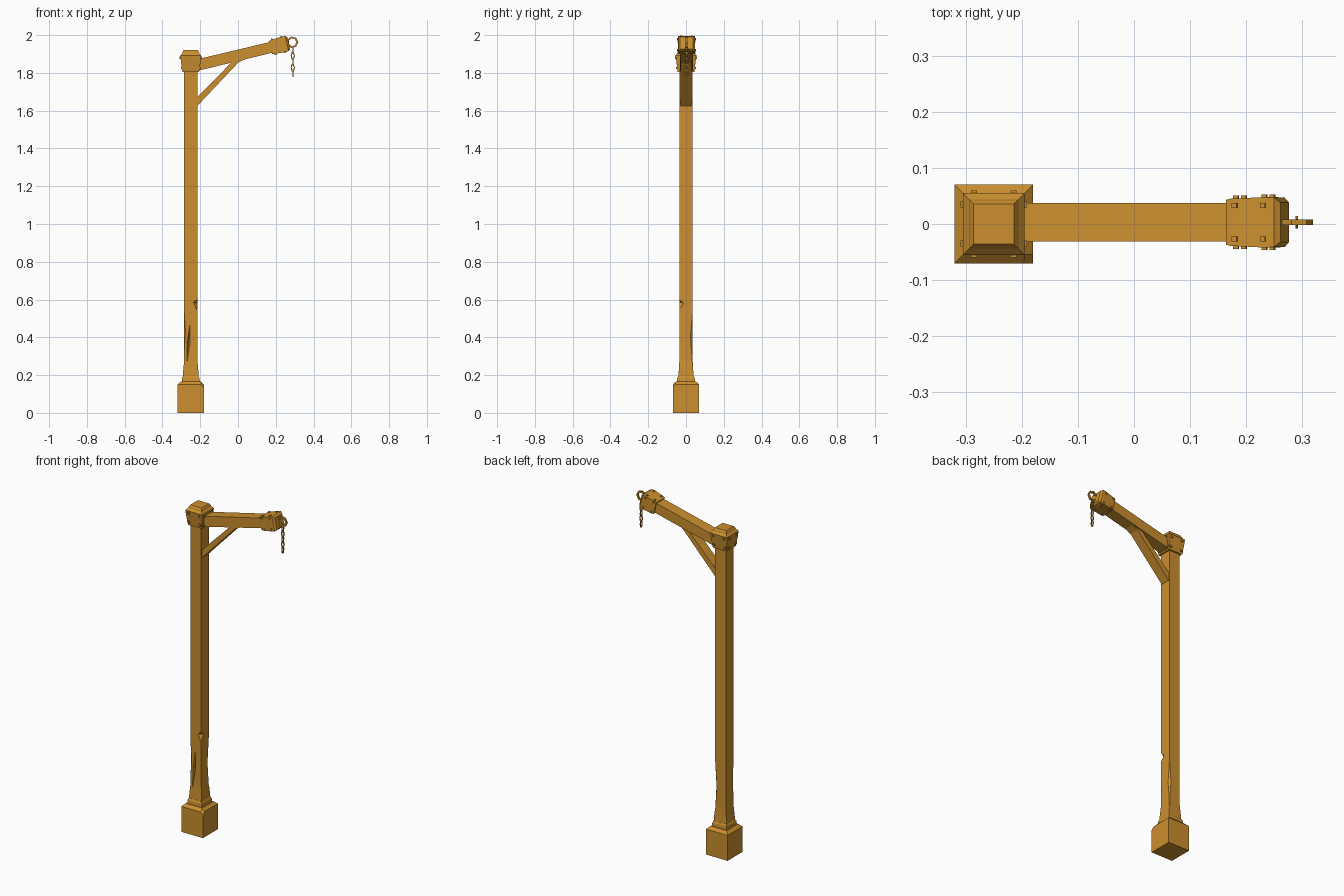
import bpy, bmesh, math
from mathutils import Matrix, Vector

if "Cube" in bpy.data.objects:
    bpy.data.objects.remove(bpy.data.objects["Cube"])

ochre = bpy.data.materials.new("ochre_wood")
ochre.use_nodes = True
COLOUR = (0.60, 0.275, 0.028, 1)
ochre.diffuse_color = COLOUR
ochre.node_tree.nodes["Principled BSDF"].inputs["Base Color"].default_value = COLOUR

POST_X = -0.25


def finish(bm, name, matrix=Matrix()):
    bmesh.ops.recalc_face_normals(bm, faces=bm.faces)
    bm.transform(matrix)
    mesh = bpy.data.meshes.new(name)
    bm.to_mesh(mesh)
    bm.free()
    mesh.materials.append(ochre)
    obj = bpy.data.objects.new(name, mesh)
    bpy.context.collection.objects.link(obj)
    return obj


def square_loft(rings):
    """Stack of rectangles, each (height, half x, half y)."""
    bm = bmesh.new()
    loops = [[bm.verts.new((sx * hx, sy * hy, z))
              for sx, sy in ((-1, -1), (1, -1), (1, 1), (-1, 1))]
             for z, hx, hy in rings]
    for a, b in zip(loops, loops[1:]):
        for i in range(4):
            j = (i + 1) % 4
            bm.faces.new((a[i], a[j], b[j], b[i]))
    bm.faces.new(loops[0][::-1])
    bm.faces.new(loops[-1])
    return bm


def carve(obj, spots):
    """Cut diamond-shaped chips: (centre, half sizes, tilt)."""
    for centre, size, tilt in spots:
        bm = bmesh.new()
        bmesh.ops.create_uvsphere(bm, u_segments=4, v_segments=2, radius=1)
        place = (Matrix.Translation(centre) @ Matrix.Rotation(tilt, 4, 'Y')
                 @ Matrix.Diagonal((*size, 1)))
        cutter = finish(bm, "chip_cutter", place)
        cutter.hide_render = True
        mod = obj.modifiers.new("chip", 'BOOLEAN')
        mod.operation, mod.object, mod.solver = 'DIFFERENCE', cutter, 'EXACT'
        graph = bpy.context.evaluated_depsgraph_get()
        carved = bpy.data.meshes.new_from_object(obj.evaluated_get(graph))
        obj.modifiers.clear()
        obj.data = carved
        bpy.data.objects.remove(cutter)


def rivets(name, points, matrix, size=0.011):
    bm = bmesh.new()
    for p in points:
        bmesh.ops.create_cube(bm, size=size, matrix=Matrix.Translation(p))
    finish(bm, name, matrix)


def link(name, centre, radius, wire, stretch=1, turn=0, sides=6):
    """Angular closed ring standing upright, made of square wire."""
    bm = bmesh.new()
    rows = []
    for i in range(sides):
        a = math.tau * i / sides
        out = Vector((math.cos(a), 0, math.sin(a)))
        rows.append([])
        for dr, dy in ((-1, -1), (1, -1), (1, 1), (-1, 1)):
            p = out * (radius + dr * wire)
            rows[-1].append(bm.verts.new((p.x, dy * wire, p.z * stretch)))
    for i in range(sides):
        a, b = rows[i], rows[(i + 1) % sides]
        for k in range(4):
            n = (k + 1) % 4
            bm.faces.new((a[k], a[n], b[n], b[k]))
    finish(bm, name, Matrix.Translation(centre) @ Matrix.Rotation(turn, 4, 'Z'))


at_post = Matrix.Translation((POST_X, 0, 0))

# Stone-like base block with one chipped top corner
bm = square_loft([(0, .07, .07), (.15, .07, .07), (.166, .053, .053)])
cut = bmesh.ops.bisect_plane(bm, geom=bm.verts[:] + bm.edges[:] + bm.faces[:],
                             plane_co=(.062, -.062, .15), plane_no=(1, -1, 1),
                             clear_outer=True)
bmesh.ops.contextual_create(
    bm, geom=[g for g in cut["geom_cut"] if isinstance(g, bmesh.types.BMEdge)])
finish(bm, "base_block", at_post)

# Stepped collar and flared post
finish(square_loft([(.155, .049, .049), (.186, .046, .046), (.196, .041, .041)]),
       "base_collar", at_post)
post = finish(square_loft([(.18, .042, .041), (.21, .041, .039), (.28, .035, .035),
                           (1.83, .035, .035)]), "post", at_post)
carve(post, [
    ((-.211, -.037, .58), (.027, .027, .038), 0.25),
    ((-.262, -.036, .37), (.009, .012, .115), 0.08),
    ((-.287, -.036, .43), (.010, .010, .15), 0.0),
    ((-.214, .036, .40), (.012, .014, .17), 0.0),
])

# Post cap with rivets
finish(square_loft([(1.805, .044, .044), (1.86, .052, .051), (1.893, .055, .055),
                    (1.905, .044, .044), (1.913, .042, .042), (1.922, .036, .036)]),
       "post_cap", at_post)
points = []
for z, out in ((1.825, .047), (1.88, .054)):
    for s in (-1, 1):
        for t in (-.035, .035):
            points += [(t, s * out, z), (s * out, t, z)]
rivets("post_cap_rivets", points, at_post)

# Sloping arm: local z runs outward, local x points down
along = Matrix.Translation((-.2, .003, 1.845)) @ Matrix.Rotation(math.radians(76.5), 4, 'Y')
finish(square_loft([(-.03, .030, .034), (.41, .029, .034)]), "arm", along)

# Diagonal brace under the arm
bm = bmesh.new()
outline = [(-.22, 1.62), (.0, 1.853), (.12, 1.915), (-.01, 1.88), (-.22, 1.668)]
side = bm.faces.new([bm.verts.new((x, -.029, z)) for x, z in outline])
push = bmesh.ops.extrude_face_region(bm, geom=[side])["geom"]
bmesh.ops.translate(bm, vec=(0, .058, 0),
                    verts=[v for v in push if isinstance(v, bmesh.types.BMVert)])
finish(bm, "brace")

# Arm end cap with rivets
finish(square_loft([(.383, .036, .040), (.392, .038, .042), (.455, .042, .045),
                    (.472, .041, .044), (.482, .033, .035)]), "arm_cap", along)
points = []
for z, out in ((.400, .040), (.452, .042)):
    for s in (-1, 1):
        for t in (-.030, .030):
            points += [(t, s * (out + .003), z), (s * out, t, z)]
rivets("arm_cap_rivets", points, along, .009)

# Hanging ring and chain
link("end_ring", (.288, .003, 1.962), .026, .005, sides=7)
for i in range(5):
    link("chain_link_%d" % (i + 1), (.29, .003, 1.921 - i * .031), .0085, .0025,
         stretch=2.1, turn=math.pi / 2 * ((i + 1) % 2))
